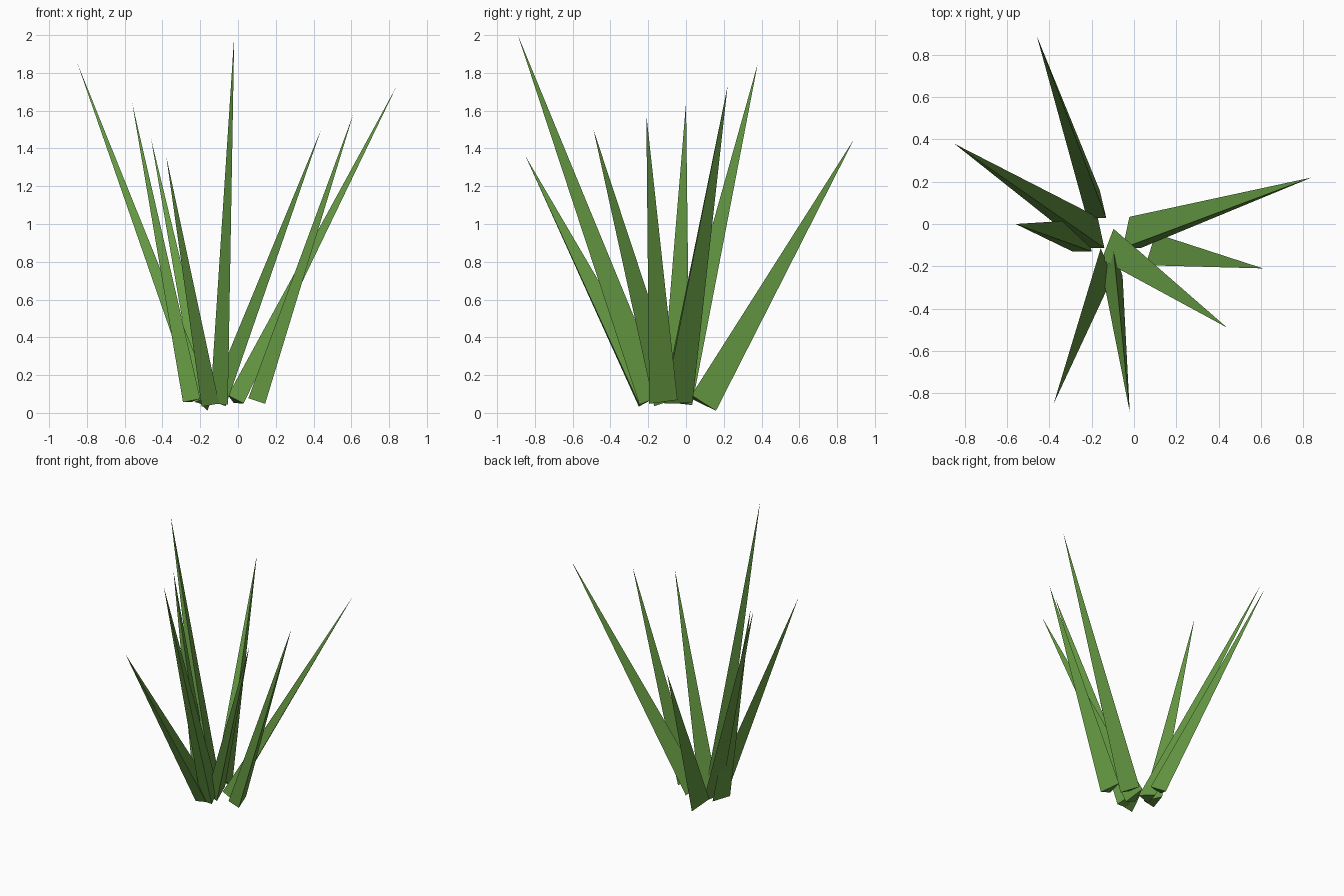
import bpy, bmesh, math
from mathutils import Vector, Euler

if "Cube" in bpy.data.objects:
    bpy.data.objects.remove(bpy.data.objects["Cube"])

# One flat leaf green
green = bpy.data.materials.new("leaf green")
green.diffuse_color = (0.13, 0.32, 0.055, 1)
green.use_nodes = True
green.node_tree.nodes["Principled BSDF"].inputs["Base Color"].default_value = green.diffuse_color

RADIUS = 0.10    # base triangle radius
FLATTEN = 0.54   # blades are squashed sideways

# Each blade: base centre -> tip
blades = [
    ((-0.172, 0.072, 0.060), (-0.46, 0.89, 1.45)),
    ((-0.180, -0.065, 0.063), (-0.85, 0.38, 1.85)),
    ((-0.245, -0.080, 0.063), (-0.56, 0.00, 1.64)),
    ((-0.150, -0.205, 0.063), (-0.38, -0.85, 1.36)),
    ((-0.100, -0.200, 0.063), (-0.02, -0.89, 2.00)),
    ((-0.105, -0.120, 0.063), (0.44, -0.49, 1.50)),
    ((0.100, -0.145, 0.065), (0.61, -0.21, 1.58)),
    ((-0.015, -0.065, 0.065), (0.84, 0.22, 1.73)),
]


def grass_blade(name, base, tip):
    """Flattened three-sided spike leaning from base to tip."""
    base, tip = Vector(base), Vector(tip)
    axis = tip - base
    d = axis.normalized()
    rot = Euler((-math.asin(d.y), math.atan2(d.x, d.z), 0)).to_matrix()
    bm = bmesh.new()
    ring = []
    for i in range(3):
        t = math.radians(90 + 120 * i)
        p = Vector((RADIUS * FLATTEN * math.cos(t), RADIUS * math.sin(t), 0))
        ring.append(bm.verts.new(base + rot @ p))
    top = bm.verts.new(tip)
    bm.faces.new(ring[::-1])
    for i in range(3):
        bm.faces.new((ring[i], ring[(i + 1) % 3], top))
    bmesh.ops.recalc_face_normals(bm, faces=bm.faces)
    mesh = bpy.data.meshes.new(name)
    bm.to_mesh(mesh)
    bm.free()
    mesh.materials.append(green)
    bpy.context.collection.objects.link(bpy.data.objects.new(name, mesh))


for n, (base, tip) in enumerate(blades, 1):
    grass_blade(f"grass_blade_{n}", base, tip)
